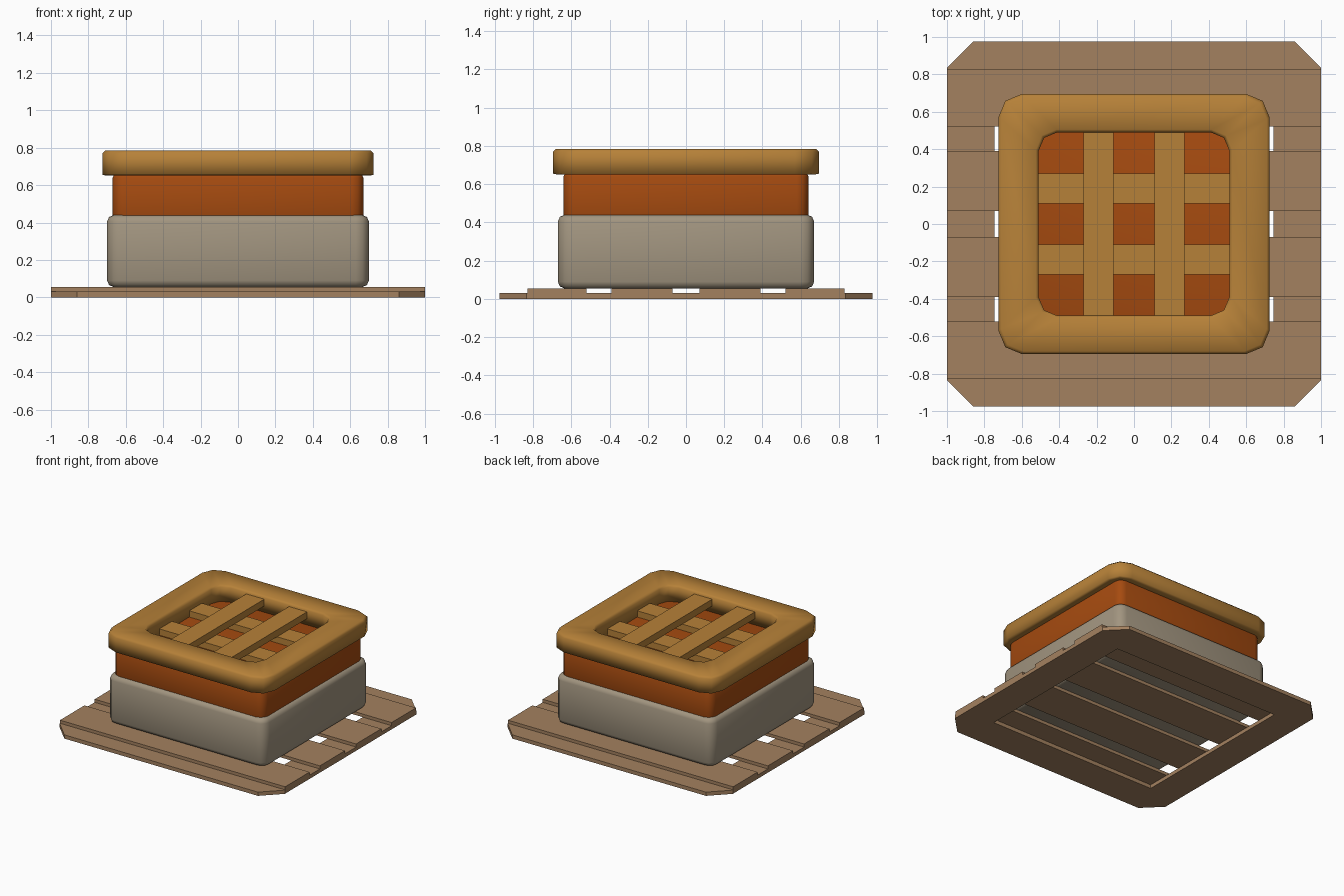
import bpy, bmesh, math

if "Cube" in bpy.data.objects:
    bpy.data.objects.remove(bpy.data.objects["Cube"], do_unlink=True)


def material(name, rgb):
    m = bpy.data.materials.new(name)
    m.use_nodes = True
    m.diffuse_color = (*rgb, 1)
    m.node_tree.nodes["Principled BSDF"].inputs["Base Color"].default_value = (*rgb, 1)
    return m


WOOD = material("pale wood", (0.37, 0.22, 0.115))
STONE = material("grey stone", (0.36, 0.30, 0.215))
RUST = material("burnt orange", (0.38, 0.07, 0.005))
GOLD = material("golden crust", (0.47, 0.22, 0.04))


def outline(hx, hy, r, seg):
    """Rectangle with rounded corners; one segment gives a chamfer."""
    pts = []
    for i, (sx, sy) in enumerate([(1, 1), (-1, 1), (-1, -1), (1, -1)]):
        for k in range(seg + 1):
            a = (i + k / seg) * math.pi / 2
            pts.append((sx * (hx - r) + r * math.cos(a), sy * (hy - r) + r * math.sin(a)))
    return pts


def loft(name, sections, mat, ring=False, smooth=None):
    """Bridge (outline, z) sections; a ring closes on itself, otherwise the ends are capped."""
    bm = bmesh.new()
    loops = [[bm.verts.new((x, y, z)) for x, y in pts] for pts, z in sections]
    pairs = list(zip(loops, loops[1:]))
    if ring:
        pairs.append((loops[-1], loops[0]))
    else:
        bm.faces.new(loops[0][::-1])
        bm.faces.new(loops[-1])
    for a, b in pairs:
        for i in range(len(a)):
            j = (i + 1) % len(a)
            bm.faces.new((a[i], a[j], b[j], b[i]))
    bmesh.ops.recalc_face_normals(bm, faces=bm.faces[:])
    me = bpy.data.meshes.new(name)
    bm.to_mesh(me)
    bm.free()
    me.materials.append(mat)
    ob = bpy.data.objects.new(name, me)
    bpy.context.collection.objects.link(ob)
    if smooth:
        bpy.ops.object.select_all(action="DESELECT")
        ob.select_set(True)
        bpy.context.view_layer.objects.active = ob
        bpy.ops.object.shade_smooth_by_angle(angle=math.radians(smooth))
    return ob


def box(name, x0, x1, y0, y1, z0, z1, mat):
    rect = [(x0, y0), (x1, y0), (x1, y1), (x0, y1)]
    return loft(name, [(rect, z0), (rect, z1)], mat)


def rounded_block(name, hx, hy, r, bevel, z0, z1, mat):
    full = outline(hx, hy, r, 3)
    mid = outline(hx - bevel * 0.3, hy - bevel * 0.3, r - bevel * 0.3, 3)
    small = outline(hx - bevel, hy - bevel, r - bevel, 3)
    loft(name, [(small, z0), (mid, z0 + bevel * 0.3), (full, z0 + bevel),
                (full, z1 - bevel), (mid, z1 - bevel * 0.3), (small, z1)], mat, smooth=50)


# Pallet: chamfered frame with four boards across it
outer, hole = outline(1, 0.975, 0.14, 1), outline(0.745, 0.70, 0.001, 1)
# Straight chamfers on the frame corners
loft("pallet_frame", [(outer, 0), (outer, 0.03), (hole, 0.03), (hole, 0)], WOOD, ring=True)
for i, (y0, y1) in enumerate([(-0.83, -0.52), (-0.39, -0.07), (0.07, 0.39), (0.52, 0.83)]):
    box(f"pallet_board_{i + 1}", -1, 1, y0, y1, 0.03, 0.055, WOOD)

# Stone base and inner body
rounded_block("stone_base", 0.70, 0.67, 0.07, 0.035, 0.055, 0.44, STONE)
rounded_block("inner_body", 0.67, 0.64, 0.06, 0.015, 0.40, 0.655, RUST)

# Rim around the top
B = 0.015
rim = [(outline(0.70, 0.67, 0.1, 2), 0.65), (outline(0.725, 0.695, 0.125, 2), 0.655),
       (outline(0.725, 0.695, 0.125, 2), 0.785 - B), (outline(0.725 - B, 0.695 - B, 0.12, 2), 0.785),
       (outline(0.51 + B, 0.49 + B, 0.11, 2), 0.785), (outline(0.51, 0.49, 0.1, 2), 0.785 - B),
       (outline(0.51, 0.49, 0.1, 2), 0.65)]
loft("top_rim", rim, GOLD, ring=True, smooth=100)

# Lattice: lower bars run across, upper bars run front to back
for side, s in (("left", 1), ("right", -1)):
    box(f"upper_bar_{side}", s * 0.19 - 0.08, s * 0.19 + 0.08, -0.5, 0.5, 0.705, 0.76, GOLD)
for side, s in (("back", 1), ("front", -1)):
    box(f"lower_bar_{side}", -0.52, 0.52, s * 0.19 - 0.08, s * 0.19 + 0.08, 0.65, 0.705, GOLD)
